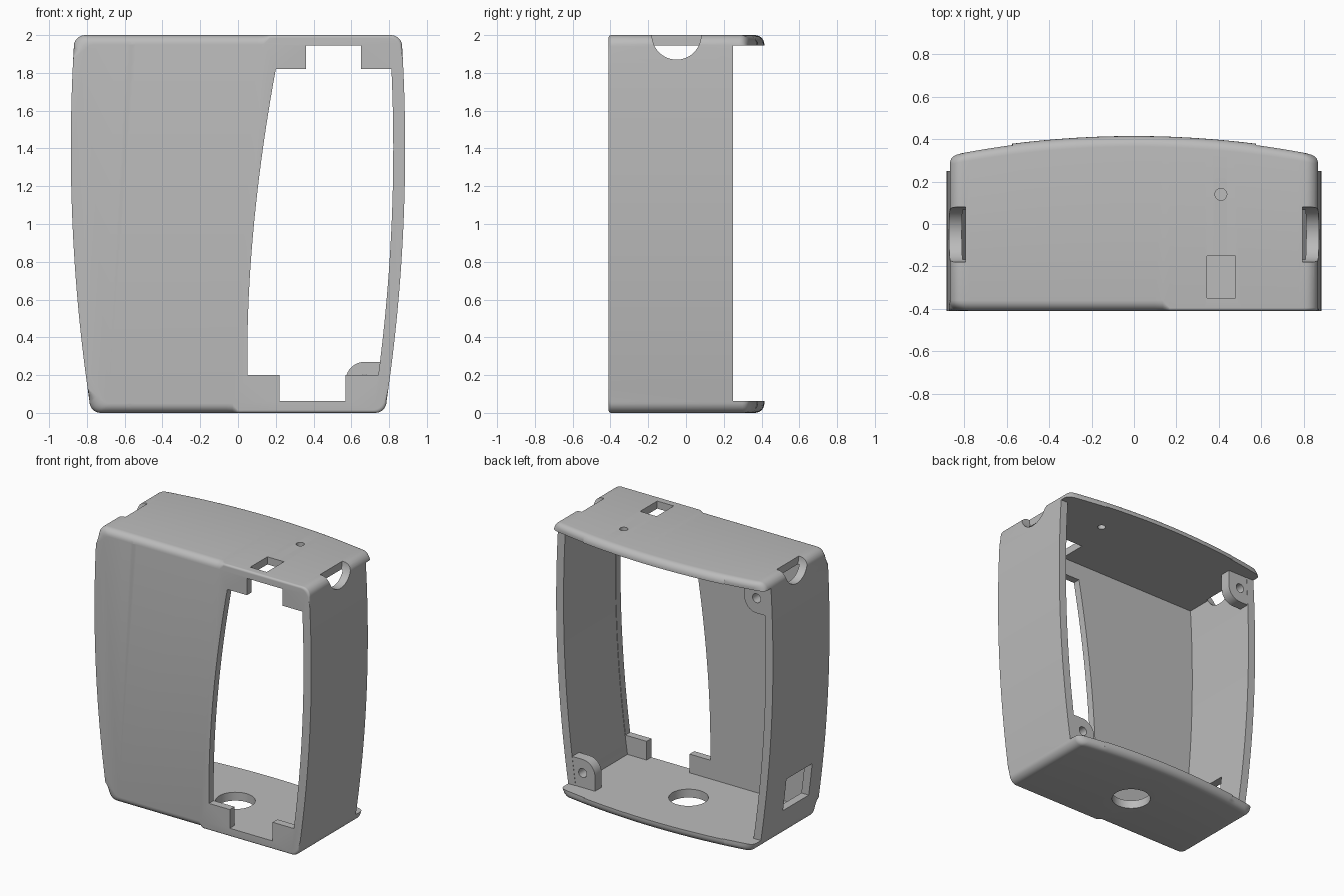
import bpy, bmesh, math

if "Cube" in bpy.data.objects:
    bpy.data.objects.remove(bpy.data.objects["Cube"])

grey = bpy.data.materials.new("plain grey")
grey.use_nodes = True
grey.diffuse_color = (0.5, 0.5, 0.5, 1)
grey.node_tree.nodes["Principled BSDF"].inputs["Base Color"].default_value = (0.5, 0.5, 0.5, 1)

FRONT, WALL_BACK, WALL = -0.41, 0.25, 0.06
FLOOR, CEILING, ROUND = 0.062, 1.944, 0.05


def make_object(name, bm):
    bmesh.ops.recalc_face_normals(bm, faces=bm.faces)
    mesh = bpy.data.meshes.new(name)
    bm.to_mesh(mesh)
    bm.free()
    mesh.materials.append(grey)
    obj = bpy.data.objects.new(name, mesh)
    bpy.context.collection.objects.link(obj)
    return obj


def prism(name, outline, lo, hi, axis="y"):
    """Extrude a 2D outline along one axis."""
    place = {"x": lambda a, b, d: (d, a, b),
             "y": lambda a, b, d: (a, d, b),
             "z": lambda a, b, d: (a, b, d)}[axis]
    bm = bmesh.new()
    rings = [[bm.verts.new(place(a, b, d)) for a, b in outline] for d in (lo, hi)]
    n = len(outline)
    for ring in rings:
        bm.faces.new(ring)
    for i in range(n):
        j = (i + 1) % n
        bm.faces.new((rings[0][i], rings[0][j], rings[1][j], rings[1][i]))
    return make_object(name, bm)


def circle(a, b, r, n=48):
    return [(a + r * math.cos(math.tau * i / n), b + r * math.sin(math.tau * i / n)) for i in range(n)]


def box(a0, a1, b0, b1):
    return [(a0, b0), (a1, b0), (a1, b1), (a0, b1)]


def cut(target, cutter):
    cutter.hide_render = True
    mod = target.modifiers.new("cut", "BOOLEAN")
    mod.operation, mod.solver, mod.object = "DIFFERENCE", "EXACT", cutter
    bpy.context.view_layer.objects.active = target
    bpy.ops.object.modifier_apply(modifier=mod.name)
    bpy.data.objects.remove(cutter)


def side(z):
    """Half width of the bowed body at a height."""
    return 0.885 - 0.055 * (z - 1.4) ** 2


def quarter(z_mid, up):
    """Left half outline from mid height to the middle of the top or bottom."""
    r = 0.06
    end = 1 + up * (1 - r)
    pts = [(-side(1 + (end - 1) * i / 14), 1 + (end - 1) * i / 14) for i in range(15)]
    cx = -side(end) + r
    for i in range(1, 9):
        a = math.pi / 2 * i / 8
        pts.append((cx - r * math.cos(a), end + up * r * math.sin(a)))
    return pts + [(cx * (1 - i / 24), 1 + up) for i in range(1, 25)]


def half(up):
    left = quarter(1, up)
    return left + [(-x, z) for x, z in reversed(left[:-1])]


# Solid body: rings run from the rounded front to the bowed, rounded back
top, bottom = half(1), half(-1)
outline = top + bottom[-2:0:-1]


def shifted(x, z, inset):
    weight = min(1, max(0, (abs(z - 1) - 0.88) / 0.09))
    sx = 1 if x > 0 else -1
    edge = inset * weight if abs(x) > 0.6 else 0
    return x - sx * edge, z - (1 if z > 1 else -1) * inset * weight


def front_point(x, z, angle):
    amount = 1 if x < (0.15 if z > 1 else -0.02) else 0.3
    r = ROUND * amount
    px, pz = shifted(x, z, r * (1 - math.sin(angle)))
    return px, FRONT + r * (1 - math.cos(angle)), pz


def back_point(x, z, angle):
    px, pz = shifted(x, z, ROUND * (1 - math.cos(angle)))
    return px, 0.415 - 0.11 * x * x - ROUND * (1 - math.sin(angle)), pz


steps = [math.pi / 2 * i / 6 for i in range(7)]
bm = bmesh.new()
rings = [[bm.verts.new(front_point(x, z, a)) for x, z in outline] for a in steps]
rings += [[bm.verts.new(back_point(x, z, a)) for x, z in outline] for a in steps]
n = len(outline)
for r0, r1 in zip(rings, rings[1:]):
    for i in range(n):
        bm.faces.new((r0[i], r0[(i + 1) % n], r1[(i + 1) % n], r1[i]))
bm.faces.new(rings[0])
back = rings[-1]
bm.faces.new((back[0], back[1], back[-1]))
m = len(top) - 1
for i in range(1, m - 1):
    bm.faces.new((back[i], back[i + 1], back[n - i - 1], back[n - i]))
bm.faces.new((back[m - 1], back[m], back[m + 1]))
shell = make_object("housing_shell", bm)

# Hollow inside, open at the back
heights = [FLOOR + (CEILING - FLOOR) * i / 28 for i in range(29)]
inner = [(side(z) - WALL, z) for z in heights]
cut(shell, prism("cavity", inner + [(-x, z) for x, z in reversed(inner)], FRONT + 0.055, 1))
cut(shell, prism("back_gap", box(-1, 1, FLOOR, CEILING), WALL_BACK, 1))

# Front opening with four corner tabs
low, high = 0.2, 1.82
levels = [low + (high - low) * i / 20 for i in range(21)]
left_edge = [(0.05 + 0.15 * max(0, (z - 0.35) / 1.47) ** 1.8, z) for z in levels]
right_edge = [(side(z) - WALL - 0.003, z) for z in reversed(levels)]
upper = [(0.36, high), (0.36, CEILING), (0.65, CEILING), (0.65, high)]
lower = [(0.57, low), (0.57, FLOOR), (0.22, FLOOR), (0.22, low)]
cut(shell, prism("front_opening", left_edge + upper + right_edge + lower, -1, -0.3))

# Finger notches on both top side edges
for lo, hi in ((0.795, 1), (-1, -0.795)):
    cut(shell, prism("notch", circle(-0.05, 2, 0.13), lo, hi, "x"))

# Top slot, top pin hole, bottom cable hole, side window
cut(shell, prism("slot", box(0.345, 0.48, -0.35, -0.15), 1.8, 2.2, "z"))
cut(shell, prism("pin_hole", circle(0.41, 0.14, 0.028, 32), 1.8, 2.2, "z"))
cut(shell, prism("cable_hole", circle(0, -0.03, 0.133), -0.2, 0.2, "z"))
cut(shell, prism("side_window", box(-0.28, 0.02, 0.2, 0.44), -1, -0.7, "x"))


# Screw tabs in two opposite corners
def screw_tab(name, sx, x_in, x_out, z_plate, z_end, hole):
    r = 0.1
    up = 1 if z_end > z_plate else -1
    pts = [(x_out, z_plate), (x_out, z_end)]
    for i in range(11):
        a = math.pi / 2 * i / 10
        pts.append((x_in + r - r * math.sin(a), z_end - up * (r - r * math.cos(a))))
    pts.append((x_in, z_plate))
    tab = prism(name, [(sx * x, z) for x, z in pts], 0.17, WALL_BACK - 0.002)
    cut(tab, prism("screw_hole", circle(sx * hole[0], hole[1], 0.033, 32), 0, 0.5))
    return tab


tabs = [screw_tab("lower_screw_tab", 1, 0.57, 0.77, 0.05, 0.27, (0.67, 0.17)),
        screw_tab("upper_screw_tab", -1, 0.65, 0.85, 1.96, 1.73, (0.75, 1.84))]

# Smooth curved surfaces, keep crisp edges
for obj in [shell] + tabs:
    bpy.ops.object.select_all(action="DESELECT")
    obj.select_set(True)
    bpy.context.view_layer.objects.active = obj
    bpy.ops.object.shade_smooth_by_angle(angle=math.radians(30))
